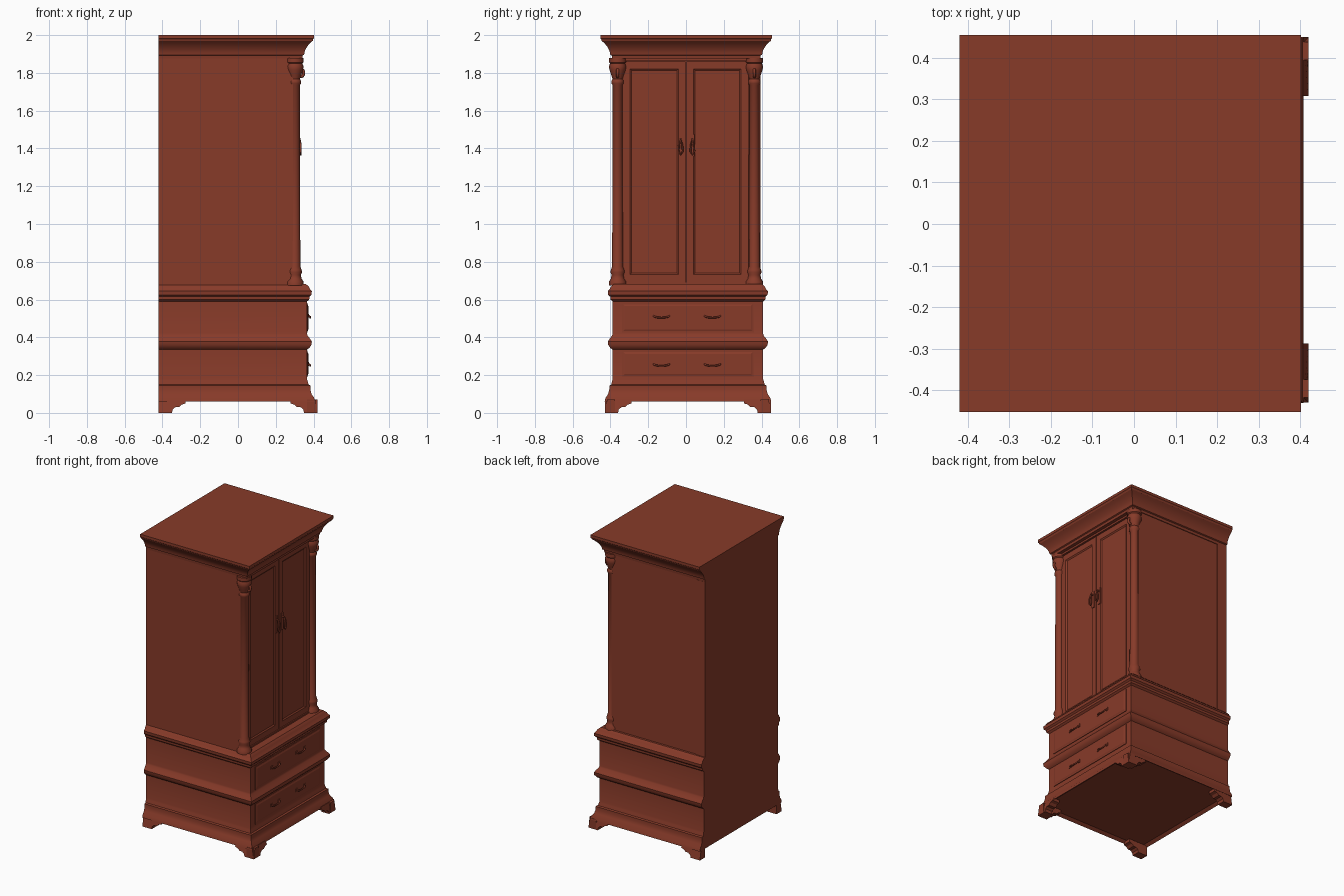
import bpy, bmesh, math
from mathutils import Vector

if "Cube" in bpy.data.objects:
    bpy.data.objects.remove(bpy.data.objects["Cube"])

wood = bpy.data.materials.new("red_brown_wood")
wood.diffuse_color = (0.245, 0.043, 0.022, 1)
wood.use_nodes = True
wood.node_tree.nodes["Principled BSDF"].inputs["Base Color"].default_value = wood.diffuse_color
BACK = -0.42


def finish(name, bm, smooth=False):
    bmesh.ops.recalc_face_normals(bm, faces=bm.faces)
    me = bpy.data.meshes.new(name)
    bm.to_mesh(me)
    bm.free()
    ob = bpy.data.objects.new(name, me)
    bpy.context.collection.objects.link(ob)
    me.materials.append(wood)
    if smooth:
        bpy.ops.object.select_all(action='DESELECT')
        ob.select_set(True)
        bpy.context.view_layer.objects.active = ob
        bpy.ops.object.shade_smooth_by_angle(angle=math.radians(35))
    return ob


def box_into(bm, lo, hi):
    lo, hi = Vector(lo), Vector(hi)
    vs = bmesh.ops.create_cube(bm, size=1)["verts"]
    for v in vs:
        v.co = Vector(a * b for a, b in zip(v.co, hi - lo)) + (lo + hi) / 2
    return vs


def box(name, lo, hi):
    bm = bmesh.new()
    box_into(bm, lo, hi)
    return finish(name, bm)


def moulded(name, profile, front, y0, y1, recess=0):
    """Stack of rectangles, stepped out on front and sides, flush at the back."""
    bm = bmesh.new()
    rings = []
    for o, z in profile:
        pts = [(BACK, y0 - o), (front + o, y0 - o), (front + o, y1 + o), (BACK, y1 + o)]
        rings.append([bm.verts.new((x, y, z)) for x, y in pts])
    for a, b in zip(rings, rings[1:]):
        for i in range(4):
            bm.faces.new((a[i], a[(i + 1) % 4], b[(i + 1) % 4], b[i]))
    bottom = bm.faces.new(rings[0][::-1])
    bm.faces.new(rings[-1])
    bm.normal_update()
    if recess:
        bmesh.ops.inset_region(bm, faces=[bottom], thickness=0.03)
        for v in bottom.verts:
            v.co.z += recess
    return finish(name, bm, True)


def lathe(name, profile, cx, cy, n=20):
    bm = bmesh.new()
    rings = [[bm.verts.new((cx + r * math.cos(2 * math.pi * i / n),
                            cy + r * math.sin(2 * math.pi * i / n), z))
              for i in range(n)] for r, z in profile]
    for a, b in zip(rings, rings[1:]):
        for i in range(n):
            bm.faces.new((a[i], a[(i + 1) % n], b[(i + 1) % n], b[i]))
    bm.faces.new(rings[0][::-1])
    bm.faces.new(rings[-1])
    return finish(name, bm, True)


def tube(name, pts, radius, cyclic=False):
    cu = bpy.data.curves.new(name, 'CURVE')
    cu.dimensions = '3D'
    cu.bevel_depth = radius
    cu.bevel_resolution = 2
    cu.use_fill_caps = True
    sp = cu.splines.new('POLY')
    sp.points.add(len(pts) - 1)
    for p, c in zip(sp.points, pts):
        p.co = (*c, 1)
    sp.use_cyclic_u = cyclic
    cu.materials.append(wood)
    ob = bpy.data.objects.new(name, cu)
    bpy.context.collection.objects.link(ob)


def panel_front(name, x0, x1, y0, y1, z0, z1, border, depth):
    """Front board with a sunken (positive depth) or raised centre panel."""
    bm = bmesh.new()
    box_into(bm, (x0, y0, z0), (x1, y1, z1))
    bm.normal_update()
    face = max(bm.faces, key=lambda f: f.normal.x)
    bmesh.ops.inset_region(bm, faces=[face], thickness=border)
    bmesh.ops.inset_region(bm, faces=[face], thickness=0.012)
    for v in face.verts:
        v.co.x -= depth
    return finish(name, bm)


# Lower chest with plinth, waist and top mouldings
moulded("drawer_chest", [
    (.043, .06), (.038, .08), (.024, .10), (.018, .125), (.018, .145), (.008, .15),
    (.003, .17), (0, .18), (0, .335), (.012, .343), (.024, .36), (.026, .378),
    (.016, .393), (.003, .41), (0, .42), (0, .59), (.012, .60), (.013, .615),
    (.024, .625), (.026, .645), (.016, .655), (.01, .668), (-.005, .682)],
    .365, -.388, .408, recess=.015)

# Upper cabinet
box("cabinet_body", (BACK, -.388, .67), (.29, .388, 1.885))
box("back_stile", (BACK, .38, .68), (-.35, .394, 1.875))
box("lower_front_rail", (.28, -.35, .675), (.312, .35, .692))
box("upper_front_rail", (.28, -.36, 1.862), (.318, .36, 1.885))

# Crown moulding with a concave sweep
moulded("crown", [
    (-.062, 1.875), (-.06, 1.892), (-.052, 1.896), (-.05, 1.91), (-.044, 1.925),
    (-.034, 1.942), (-.02, 1.958), (-.006, 1.97), (-.004, 1.978), (0, 1.982), (0, 2.0)],
    .402, -.453, .455)

# Corner columns with base and capital
column = [(.046, .675), (.046, .695), (.036, .71), (.032, .73), (.038, .745), (.036, .757),
          (.029, .775), (.026, 1.735), (.033, 1.745), (.033, 1.757), (.027, 1.768),
          (.034, 1.79), (.043, 1.815), (.046, 1.835), (.04, 1.85), (.046, 1.856), (.046, 1.88)]
for side, name in ((-1, "near"), (1, "far")):
    lathe("column_" + name, column, .301, side * .362)
    box("column_backing_" + name, (.28, side * .365 - .02, .68), (.306, side * .365 + .02, 1.875))
    # scroll bracket on the capital
    tube("capital_scroll_" + name,
         [(.335 + .013 * math.cos(a) , side * .362, 1.80 + .02 * math.sin(a))
          for a in [2 * math.pi * i / 12 for i in range(12)]], .008, True)

# Doors and their drop pulls
for name, y0, y1, hy in (("near", -.335, -.0015, -.028), ("far", .0015, .33, .034)):
    panel_front("door_" + name, .28, .307, y0, y1, .694, 1.86, .055, .006)
    box("door_pull_plate_" + name, (.305, hy - .01, 1.36), (.312, hy + .01, 1.475))
    tube("door_pull_stem_" + name, [(.306, hy, 1.45), (.328, hy, 1.45)], .006)
    tube("door_pull_drop_" + name,
         [(.326, hy, 1.452), (.332, hy - .008, 1.42), (.332, hy - .011, 1.385),
          (.332, hy, 1.367), (.332, hy + .011, 1.385), (.332, hy + .008, 1.42)], .005, True)

# Drawers and bail handles
for level, z0, z1, hz in (("lower", .19, .33, .255), ("upper", .425, .582, .51)):
    panel_front("drawer_" + level, .35, .369, -.34, .36, z0, z1, .012, -.003)
    for side, hy in (("near", -.13), ("far", .14)):
        pts = []
        for i in range(11):
            t = math.pi * i / 10
            pts.append((.369 + .013 * min(1, 2 * math.sin(t)), hy - .042 * math.cos(t),
                        hz + .005 - .011 * math.sin(t)))
        tube(f"handle_{level}_{side}", pts, .005)
        for s in (-1, 1):
            box(f"handle_mount_{level}_{side}_{s}", (.365, hy + s * .042 - .01, hz - .006),
                (.376, hy + s * .042 + .01, hz + .014))

# Bracket feet: scalloped boards running from each corner
bracket = [(0, 0), (.07, 0), (.074, .018), (.088, .03), (.108, .03), (.122, .044),
           (.142, .05), (.142, .07), (0, .07)]


def bracket_board(name, corner, along, inward):
    bm = bmesh.new()
    c, a, w = Vector(corner), Vector(along), Vector(inward)
    fr = []
    # outer face leans inwards at its upper edge
    for t in (0, .055):
        fr.append([bm.verts.new(c + a * s + w * (t + (.012 if z > .06 and t == 0 else 0))
                                + Vector((0, 0, z))) for s, z in bracket])
    n = len(bracket)
    for i in range(n):
        bm.faces.new((fr[0][i], fr[0][(i + 1) % n], fr[1][(i + 1) % n], fr[1][i]))
    bm.faces.new(fr[0])
    bm.faces.new(fr[1][::-1])
    finish(name, bm)


for y, s, name in ((-.43, 1, "near"), (.45, -1, "far")):
    bracket_board("front_foot_side_" + name, (.42, y, 0), (-1, 0, 0), (0, s, 0))
    bracket_board("front_foot_face_" + name, (.42, y, 0), (0, s, 0), (-1, 0, 0))
    bracket_board("back_foot_side_" + name, (BACK, y, 0), (1, 0, 0), (0, s, 0))
